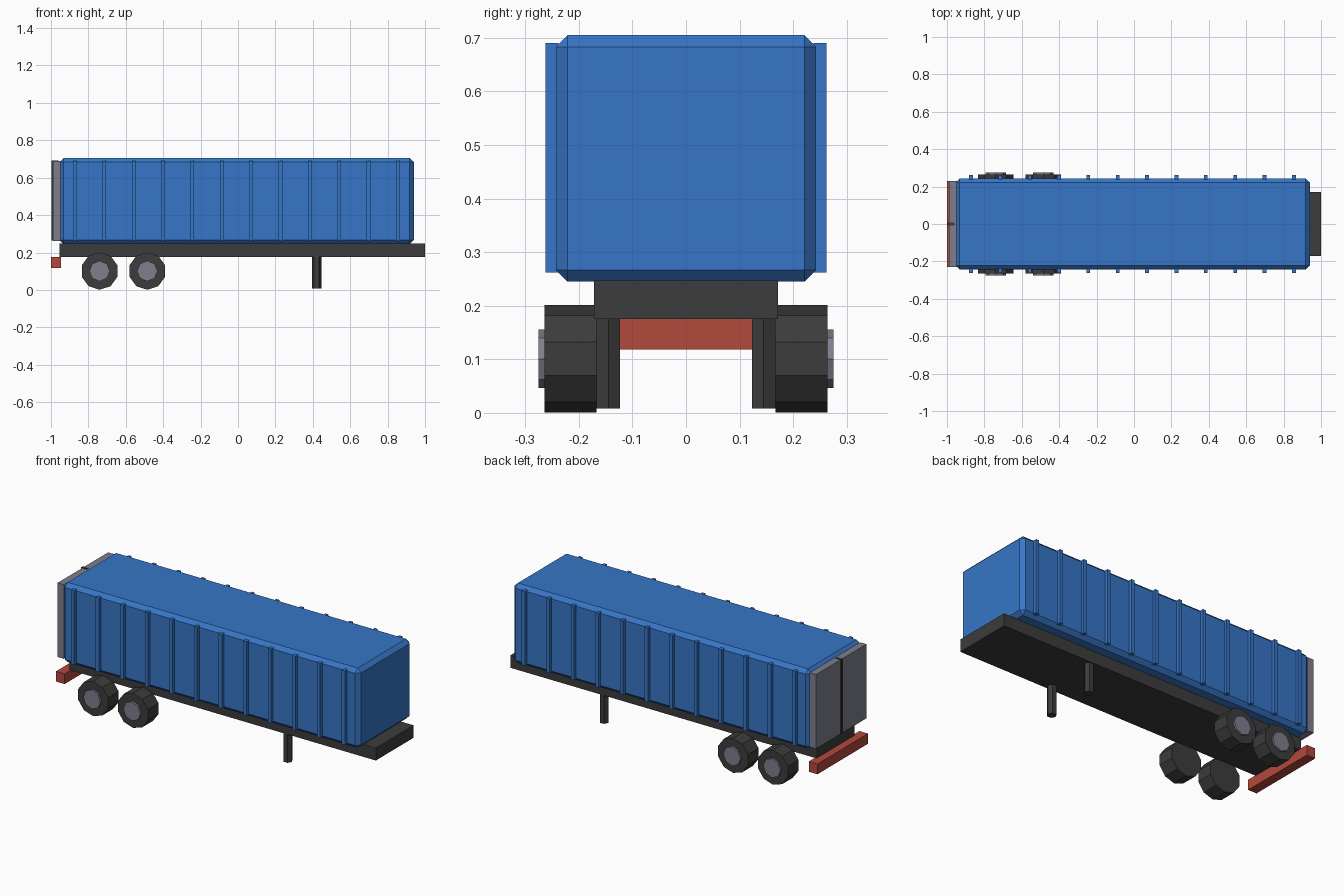
import bpy, math

if "Cube" in bpy.data.objects:
    bpy.data.objects.remove(bpy.data.objects["Cube"])


def material(name, rgb):
    m = bpy.data.materials.new(name)
    m.diffuse_color = (*rgb, 1)
    m.use_nodes = True
    m.node_tree.nodes["Principled BSDF"].inputs["Base Color"].default_value = m.diffuse_color
    return m


BLUE = material("container blue", (0.038, 0.18, 0.57))
DARK = material("dark rubber and steel", (0.045, 0.045, 0.045))
GREY = material("cool grey", (0.21, 0.21, 0.27))
RED = material("bumper red", (0.45, 0.065, 0.045))


def box(name, x, y, z, mat, bevel=0):
    """Box from (min, max) ranges on each axis."""
    bpy.ops.mesh.primitive_cube_add(size=1, location=[sum(r) / 2 for r in (x, y, z)])
    ob = bpy.context.object
    ob.name = name
    ob.scale = [r[1] - r[0] for r in (x, y, z)]
    bpy.ops.object.transform_apply(location=False, rotation=False, scale=True)
    ob.data.materials.append(mat)
    if bevel:
        mod = ob.modifiers.new("chamfer", "BEVEL")
        mod.width = bevel
        mod.segments = 1
    return ob


def cylinder(name, sides, radius, depth, loc, rot, mat):
    bpy.ops.mesh.primitive_cylinder_add(vertices=sides, radius=radius, depth=depth,
                                        location=loc, rotation=rot)
    ob = bpy.context.object
    ob.name = name
    ob.data.materials.append(mat)
    return ob


# Container body and chassis
box("container", (-0.955, 0.94), (-0.243, 0.243), (0.245, 0.705), BLUE, 0.022)
box("chassis", (-0.955, 1.0), (-0.172, 0.172), (0.175, 0.247), DARK)

# Rear doors, centre seam and bumper
box("rear_doors", (-0.99, -0.95), (-0.23, 0.23), (0.262, 0.69), GREY)
box("door_seam", (-0.996, -0.96), (-0.007, 0.007), (0.265, 0.693), DARK)
box("bumper", (-1.0, -0.945), (-0.23, 0.23), (0.118, 0.177), RED)

for s, side in ((-1, "right"), (1, "left")):
    # Side ribs
    for i in range(12):
        x = -0.872 + i * 0.157
        box(f"rib_{side}_{i + 1}", (x - 0.01, x + 0.01),
            sorted((s * 0.238, s * 0.262)), (0.262, 0.69), BLUE)
    # Wheels with hubs on the outer faces
    for n, x in enumerate((-0.74, -0.485)):
        turn = (math.pi / 2, 0, 0)
        cylinder(f"wheel_{side}_{n + 1}", 10, 0.1, 0.097,
                 (x, s * 0.2155, 0.101), turn, DARK)
        cylinder(f"hub_{side}_{n + 1}", 8, 0.055, 0.04,
                 (x, s * 0.255, 0.101), turn, GREY)
    # Landing leg
    cylinder(f"landing_leg_{side}", 6, 0.0255, 0.172, (0.42, s * 0.145, 0.094),
             (0, 0, math.pi / 2), DARK)
